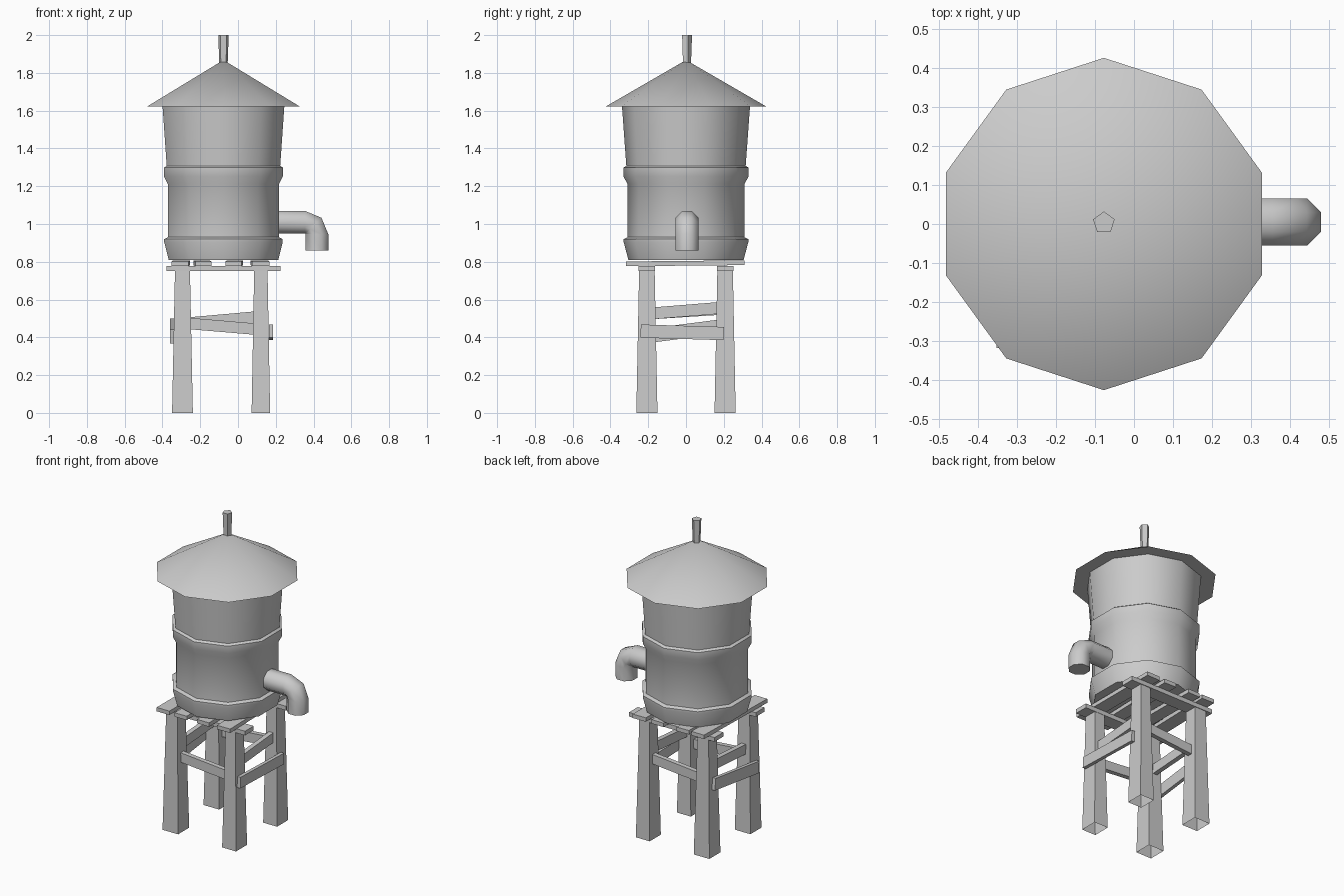
import bpy, bmesh, math
from mathutils import Vector, Matrix

if "Cube" in bpy.data.objects:
    bpy.data.objects.remove(bpy.data.objects["Cube"])

AXIS = -0.077  # x of the tank axis


def finish(name, bm, smooth=None):
    bmesh.ops.recalc_face_normals(bm, faces=bm.faces)
    me = bpy.data.meshes.new(name)
    bm.to_mesh(me)
    bm.free()
    ob = bpy.data.objects.new(name, me)
    bpy.context.collection.objects.link(ob)
    if smooth:
        bpy.ops.object.select_all(action='DESELECT')
        ob.select_set(True)
        bpy.context.view_layer.objects.active = ob
        bpy.ops.object.shade_smooth_by_angle(angle=math.radians(smooth))
    return ob


def skin(name, rings, smooth=None, caps=(True, True)):
    """Bridge a list of equal-sized point rings."""
    bm = bmesh.new()
    vs = [[bm.verts.new(p) for p in r] for r in rings]
    n = len(vs[0])
    for a, b in zip(vs, vs[1:]):
        for i in range(n):
            j = (i + 1) % n
            bm.faces.new((a[i], a[j], b[j], b[i]))
    if caps[0]:
        bm.faces.new(vs[0])
    if caps[1]:
        bm.faces.new(vs[-1])
    return finish(name, bm, smooth)


def ring(r, z, n, y=0.0):
    """Regular polygon with one corner towards +y."""
    return [(AXIS + r * math.cos(math.pi / 2 + k * math.tau / n),
             y + r * math.sin(math.pi / 2 + k * math.tau / n), z) for k in range(n)]


def bar(name, p, q, w, h):
    """Board from p to q, w wide sideways and h tall."""
    p, q = Vector(p), Vector(q)
    d = (q - p).normalized()
    side = Vector((0, 0, 1)).cross(d).normalized()
    up = d.cross(side)
    rot = Matrix((d, side, up)).transposed().to_4x4()
    bm = bmesh.new()
    bmesh.ops.create_cube(bm, size=1)
    bm.transform(Matrix.Translation((p + q) / 2) @ rot
                 @ Matrix.Diagonal(((q - p).length, w, h, 1)))
    return finish(name, bm)


# Tank with two hoops
profile = [(0.305, 0.81), (0.33, 0.905), (0.33, 0.92), (0.310, 0.93), (0.310, 1.212),
           (0.331, 1.252), (0.331, 1.298), (0.316, 1.308), (0.339, 1.625)]
skin("tank", [ring(r, z, 10) for r, z in profile], 40)

# Ten-sided cone roof
bm = bmesh.new()
base = [bm.verts.new(p) for p in ring(0.425, 1.622, 10)]
tip = bm.verts.new((AXIS, 0, 1.868))
for a, b in zip(base, base[1:] + base[:1]):
    bm.faces.new((a, b, tip))
bm.faces.new(base)
finish("roof", bm, 40)

# Roof finial
skin("finial", [ring(0.023, 1.84, 5, 0.003), ring(0.029, 2.0, 5, 0.003)])

# Spout: straight run, quarter bend, short drop
def spout_ring(t, dx=0.0, dz=0.0):
    out = Vector((math.cos(t), 0, math.sin(t)))
    c = Vector((0.355 + dx, 0.005, 0.946 + dz)) + out * 0.063
    pts = []
    for k in range(8):
        a = math.radians(22.5 + 45 * k)
        pts.append(c + out * 0.065 * math.cos(a) + Vector((0, 0.065 * math.sin(a), 0)))
    return pts

h = math.pi / 2
skin("spout", [spout_ring(h, dx=-0.155), spout_ring(h), spout_ring(h / 2),
               spout_ring(0), spout_ring(0, dz=-0.086)], 50)

# Tapered legs, open at the foot
for side, x, w in (("left", -0.294, 0.11), ("right", 0.121, 0.098)):
    for end, s in (("front", -1), ("back", 1)):
        def square(hx, hy, z):
            return [(x + a * hx, s * 0.207 + b * hy, z)
                    for a, b in ((-1, -1), (1, -1), (1, 1), (-1, 1))]
        skin(f"{end}_{side}_leg", [square(w / 2, 0.056, 0), square(w * 0.36, 0.041, 0.755)],
             caps=(False, True))

# Platform beams and loose planks
for end, s in (("front", -1), ("back", 1)):
    bar(f"{end}_beam", (-0.378, s * 0.208, 0.765), (0.226, s * 0.208, 0.765), 0.088, 0.027)
for i, (x, w, skew) in enumerate(((-0.303, 0.09, 0.004), (-0.188, 0.085, -0.006),
                                  (-0.02, 0.085, 0.005), (0.117, 0.092, -0.004))):
    bar(f"plank_{i + 1}", (x - skew, -0.318, 0.789), (x + skew, 0.31, 0.795), w, 0.025)

# Crooked braces: front, back, and an inner and outer one on each side
bar("front_brace", (-0.27, -0.207, 0.474), (0.1, -0.207, 0.443), 0.03, 0.06)
bar("back_brace", (-0.27, 0.207, 0.475), (0.1, 0.207, 0.508), 0.03, 0.06)
bar("right_inner_brace", (0.12, -0.18, 0.527), (0.12, 0.18, 0.556), 0.03, 0.062)
bar("left_inner_brace", (-0.294, -0.18, 0.527), (-0.294, 0.18, 0.55), 0.03, 0.062)
bar("right_outer_brace", (0.174, -0.24, 0.433), (0.174, 0.2, 0.420), 0.022, 0.07)
bar("left_outer_brace", (-0.35, -0.22, 0.405), (-0.35, 0.22, 0.462), 0.022, 0.075)
